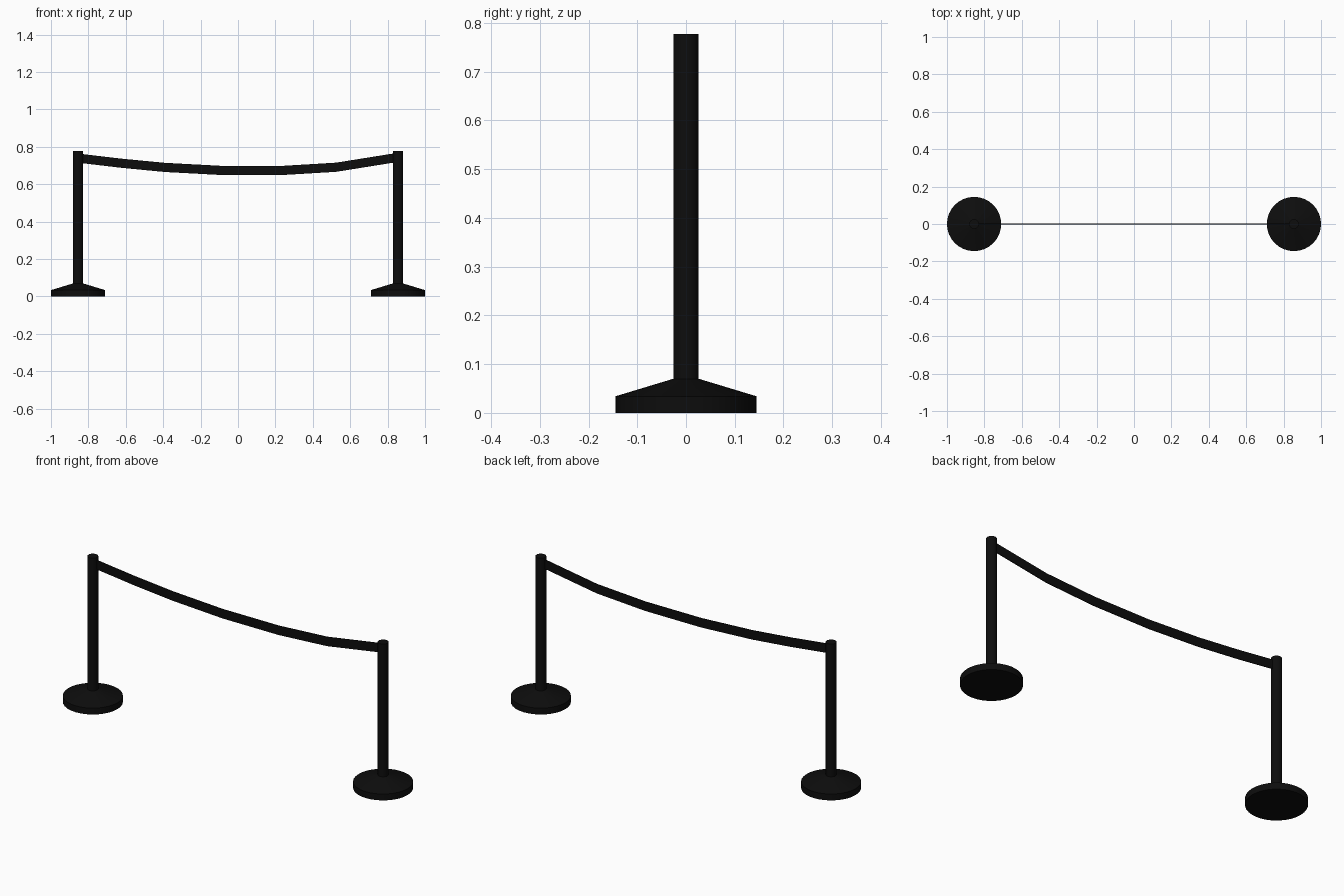
import bpy, bmesh, math

if "Cube" in bpy.data.objects:
    bpy.data.objects.remove(bpy.data.objects["Cube"])

POST_X, SIDES = 0.855, 32

black = bpy.data.materials.new("black")
black.diffuse_color = (0.004, 0.004, 0.004, 1)
black.use_nodes = True
black.node_tree.nodes["Principled BSDF"].inputs["Base Color"].default_value = black.diffuse_color


def make_object(name, bm):
    bmesh.ops.recalc_face_normals(bm, faces=bm.faces)
    mesh = bpy.data.meshes.new(name)
    bm.to_mesh(mesh)
    bm.free()
    mesh.materials.append(black)
    obj = bpy.data.objects.new(name, mesh)
    bpy.context.collection.objects.link(obj)
    return obj


def lathe(name, x, profile):
    """Stack rings of (radius, z) around a vertical axis and cap both ends."""
    bm = bmesh.new()
    rings = [[bm.verts.new((x + r * math.cos(2 * math.pi * i / SIDES),
                            r * math.sin(2 * math.pi * i / SIDES), z))
              for i in range(SIDES)] for r, z in profile]
    for a, b in zip(rings, rings[1:]):
        for i in range(SIDES):
            j = (i + 1) % SIDES
            bm.faces.new((a[i], a[j], b[j], b[i]))
    bm.faces.new(rings[0])
    bm.faces.new(rings[-1])
    obj = make_object(name, bm)
    bpy.ops.object.select_all(action='DESELECT')
    obj.select_set(True)
    bpy.context.view_layer.objects.active = obj
    bpy.ops.object.shade_smooth_by_angle(angle=math.radians(15))


# Posts with weighted, sloped bases
for side, x in (("left", -POST_X), ("right", POST_X)):
    lathe(f"{side}_base", x, [(0.145, 0), (0.145, 0.034), (0.026, 0.07)])
    lathe(f"{side}_post", x, [(0.026, 0.068), (0.026, 0.777)])

# Thin sagging belt between the posts: (x, centre height)
path = [(-0.85, 0.739), (-0.62, 0.712), (-0.39, 0.690), (-0.09, 0.674),
        (0.24, 0.674), (0.525, 0.691), (0.85, 0.743)]
half_width, half_thick = 0.0245, 0.002
bm = bmesh.new()
sections = [[bm.verts.new((x, y * half_thick, z + s * half_width))
             for y, s in ((-1, -1), (1, -1), (1, 1), (-1, 1))] for x, z in path]
for a, b in zip(sections, sections[1:]):
    for i in range(4):
        j = (i + 1) % 4
        bm.faces.new((a[i], a[j], b[j], b[i]))
bm.faces.new(sections[0])
bm.faces.new(sections[-1])
make_object("belt", bm)
